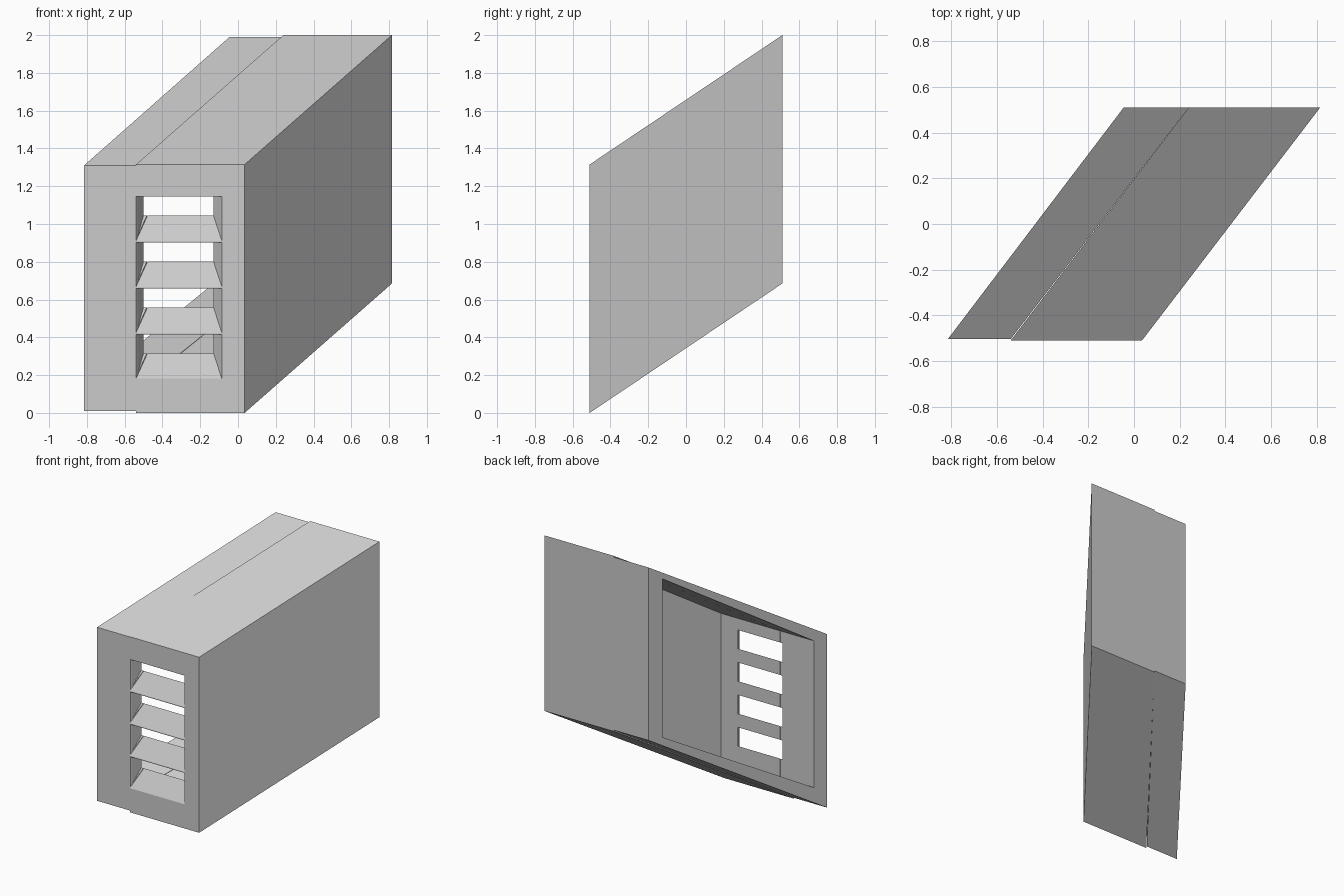
import bpy
import bmesh

if "Cube" in bpy.data.objects:
    bpy.data.objects.remove(bpy.data.objects["Cube"])

grey = bpy.data.materials.new("light grey")
grey.use_nodes = True
colour = (0.6, 0.6, 0.6, 1)
grey.diffuse_color = colour
grey.node_tree.nodes["Principled BSDF"].inputs["Base Color"].default_value = colour


def loft(name, front, back):
    """Six-sided solid between two upright rectangles (y, x0, x1, z0, z1)."""
    bm = bmesh.new()
    rings = []
    for y, x0, x1, z0, z1 in (front, back):
        corners = ((x0, z0), (x1, z0), (x1, z1), (x0, z1))
        rings.append([bm.verts.new((x, y, z)) for x, z in corners])
    a, b = rings
    bm.faces.new(a)
    bm.faces.new(b[::-1])
    for i in range(4):
        j = (i + 1) % 4
        bm.faces.new((a[i], b[i], b[j], a[j]))
    bmesh.ops.recalc_face_normals(bm, faces=bm.faces)
    mesh = bpy.data.meshes.new(name)
    bm.to_mesh(mesh)
    bm.free()
    mesh.materials.append(grey)
    ob = bpy.data.objects.new(name, mesh)
    bpy.context.collection.objects.link(ob)
    return ob


# Slanted housing in two sections, the side one a touch lower
housing = loft("vent_housing", (-0.51, -0.54, 0.035, 0, 1.315),
               (0.51, 0.24, 0.815, 0.685, 2))
side = loft("side_section", (-0.504, -0.815, -0.54, 0.01, 1.31),
            (0.51, -0.045, 0.24, 0.695, 1.99))

# Hollow inside, open through the side wall
cutters = [loft("cavity_cutter", (-0.43, -1, 0.01, 0.173, 1.272),
                (0.43, -1, 0.668, 0.704, 1.89))]

# Tapered vent openings, leaving wedge-shaped slats between them
for i in range(4):
    z = 0.18 + 0.243 * i
    # Start and end a little beyond the wall, along the same taper
    cutters.append(loft(f"vent_cutter_{i + 1}",
                        (-0.52, -0.545, -0.08, z - 0.016, z + 0.231),
                        (-0.42, -0.495, -0.135, z + 0.152, z + 0.281)))

for body in (housing, side):
    for cutter in cutters:
        mod = body.modifiers.new(cutter.name, "BOOLEAN")
        mod.operation = "DIFFERENCE"
        mod.solver = "EXACT"
        mod.object = cutter
    bpy.context.view_layer.objects.active = body
    for mod in list(body.modifiers):
        bpy.ops.object.modifier_apply(modifier=mod.name)

for cutter in cutters:
    bpy.data.objects.remove(cutter)
